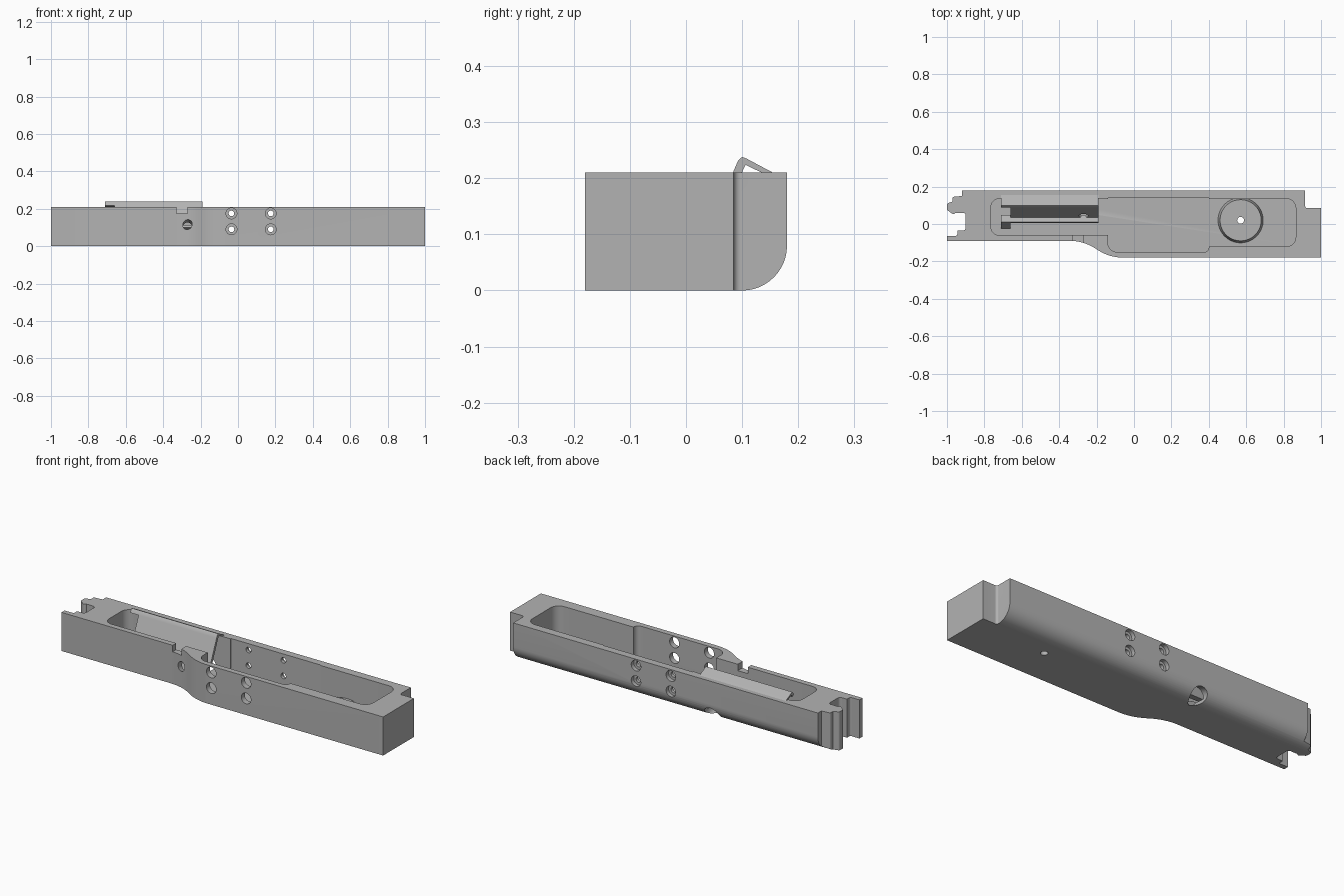
import bpy, bmesh, math
from mathutils import Vector, Matrix

cube = bpy.data.objects.get("Cube")
if cube:
    bpy.data.objects.remove(cube, do_unlink=True)

grey = bpy.data.materials.new("plain_grey")
grey.use_nodes = True
grey.diffuse_color = (0.45, 0.45, 0.45, 1)
grey.node_tree.nodes["Principled BSDF"].inputs["Base Color"].default_value = (0.45, 0.45, 0.45, 1)

HEIGHT = 0.21


def round_corners(points, steps=8):
    """Turn (x, y, radius) corners into an outline with arcs."""
    out = []
    for i, p in enumerate(points):
        c = Vector(p[:2])
        r = p[2] if len(p) > 2 else 0
        if not r:
            out.append(c)
            continue
        a = (Vector(points[i - 1][:2]) - c).normalized()
        b = (Vector(points[(i + 1) % len(points)][:2]) - c).normalized()
        half = a.angle(b) / 2
        centre = c + (a + b).normalized() * (r / math.sin(half))
        start = c + a * (r / math.tan(half)) - centre
        end = c + b * (r / math.tan(half)) - centre
        turn = start.angle_signed(end)
        for k in range(steps + 1):
            out.append(centre + Matrix.Rotation(-turn * k / steps, 2) @ start)
    return out


def make_object(name, bm):
    bmesh.ops.recalc_face_normals(bm, faces=bm.faces[:])
    mesh = bpy.data.meshes.new(name)
    bm.to_mesh(mesh)
    bm.free()
    mesh.materials.append(grey)
    obj = bpy.data.objects.new(name, mesh)
    bpy.context.collection.objects.link(obj)
    return obj


def prism(name, outline, low, high, along="z"):
    """Extrude an xy outline along z, or a yz outline along x."""
    bm = bmesh.new()
    place = (lambda p: (p[0], p[1], low)) if along == "z" else (lambda p: (low, p[0], p[1]))
    face = bm.faces.new([bm.verts.new(place(p)) for p in outline])
    new = bmesh.ops.extrude_face_region(bm, geom=[face])["geom"]
    step = Vector((0, 0, high - low) if along == "z" else (high - low, 0, 0))
    bmesh.ops.translate(bm, vec=step, verts=[v for v in new if isinstance(v, bmesh.types.BMVert)])
    return make_object(name, bm)


def rod(name, start, end, radius, end_radius=None, sides=32):
    start, end = Vector(start), Vector(end)
    axis = end - start
    bm = bmesh.new()
    bmesh.ops.create_cone(bm, cap_ends=True, segments=sides, radius1=radius,
                          radius2=end_radius or radius, depth=axis.length)
    turn = axis.to_track_quat("Z", "Y").to_matrix().to_4x4()
    bmesh.ops.transform(bm, matrix=Matrix.Translation((start + end) / 2) @ turn, verts=bm.verts)
    return make_object(name, bm)


def cut(target, cutters):
    for c in cutters:
        mod = target.modifiers.new("cut", "BOOLEAN")
        mod.object, mod.operation, mod.solver = c, "DIFFERENCE", "EXACT"
        bpy.context.view_layer.objects.active = target
        bpy.ops.object.modifier_apply(modifier=mod.name)
        bpy.data.objects.remove(c, do_unlink=True)


def smooth(obj):
    bpy.ops.object.select_all(action="DESELECT")
    obj.select_set(True)
    bpy.context.view_layer.objects.active = obj
    bpy.ops.object.shade_smooth_by_angle(angle=math.radians(30))


# Long body: swept front, stepped left end, hooked right end
hooked_end = [(-0.92, 0.18), (-0.92, 0.15), (-0.97, 0.145, 0.008), (-0.97, 0.12), (-1, 0.11, 0.01),
              (-1, 0.075, 0.01), (-0.965, 0.05, 0.01), (-0.955, 0.06), (-0.9, 0.06, 0.015),
              (-0.9, -0.035, 0.015), (-0.945, -0.035), (-0.945, -0.063, 0.008), (-1, -0.063)]
front = [(-1, -0.09), (-0.27, -0.09, 0.25), (-0.13, -0.18, 0.25), (1, -0.18)]
stepped_end = [(1, 0.085), (0.915, 0.085, 0.012), (0.915, 0.18)]
body = prism("body", round_corners(hooked_end + front + stepped_end), 0, HEIGHT)

# Rounded lower back edge
edge = [(0.1, 0)] + [(0.1 + 0.08 * math.sin(a), 0.08 - 0.08 * math.cos(a))
                     for a in [math.pi / 2 * i / 12 for i in range(1, 13)]]
edge += [(0.3, 0.08), (0.3, -0.1), (0.1, -0.1)]
cutters = [prism("edge_cutter", edge, -1.1, 1.1, "x")]

# Open pocket with three widths
pocket = [(-0.765, -0.06, 0.045), (-0.14, -0.06), (-0.14, -0.15, 0.05), (0.4, -0.15, 0.025),
          (0.4, -0.12), (0.865, -0.12, 0.05), (0.865, 0.135, 0.05), (0.4, 0.135), (0.4, 0.14),
          (-0.14, 0.14), (-0.14, 0.135), (-0.765, 0.135, 0.045)]
cutters.append(prism("pocket_cutter", round_corners(pocket), 0.03, 0.3))

# Screw holes: wide in the front wall, counterbored in the back wall
for x in (-0.035, 0.175):
    for z in (0.09, 0.175):
        cutters += [rod("front_hole", (x, -0.3, z), (x, 0, z), 0.029),
                    rod("back_hole", (x, 0, z), (x, 0.3, z), 0.015),
                    rod("counterbore", (x, 0.158, z), (x, 0.3, z), 0.029)]

# Slanted bore, front wall notch and floor hole
cutters += [rod("bore", (-0.27, -0.15, 0.133), (-0.27, 0.3, -0.03), 0.025),
            rod("bore_mouth", (-0.27, 0.09, 0.046), (-0.27, 0.3, -0.03), 0.045),
            prism("notch", [(-0.33, -0.2), (-0.27, -0.2), (-0.27, -0.03), (-0.33, -0.03)], 0.175, 0.3),
            rod("floor_hole", (0.57, 0.02, -0.1), (0.57, 0.02, 0.1), 0.018)]
cut(body, cutters)
smooth(body)

# Round boss on the pocket floor, flared at the foot
boss = rod("boss", (0.57, 0.02, 0.025), (0.57, 0.02, 0.075), 0.122, 0.11, 64)
cut(boss, [rod("boss_hole", (0.57, 0.02, 0), (0.57, 0.02, 0.1), 0.018)])
smooth(boss)

# Tilted cover plate made of thin bent strips: lid, web and foot
lid = [(0.155, 0.21), (0.108, 0.235), (0.1, 0.238), (0.093, 0.232), (0.087, 0.218),
       (0.1, 0.211), (0.106, 0.224), (0.135, 0.21)]
plate_lid = prism("plate_lid", lid, -0.71, -0.19, "x")
web = [(0.087, 0.218), (0.1, 0.211), (0.048, 0.09), (0.035, 0.097)]
plate_web = prism("plate_web", web, -0.66, -0.19, "x")
cut(plate_web, [rod("web_hole", (-0.27, -0.02, 0.145), (-0.27, 0.14, 0.075), 0.025)])
foot = [(0.048, 0.09), (0.035, 0.1), (0.01, 0.112), (0.005, 0.1)]
plate_foot = prism("plate_foot", foot, -0.71, -0.19, "x")
tab = [(0.01, 0.112), (0.005, 0.1), (-0.025, 0.05), (-0.02, 0.062)]
plate_tab = prism("plate_tab", tab, -0.71, -0.66, "x")
for part in (plate_lid, plate_web, plate_foot, plate_tab):
    smooth(part)
